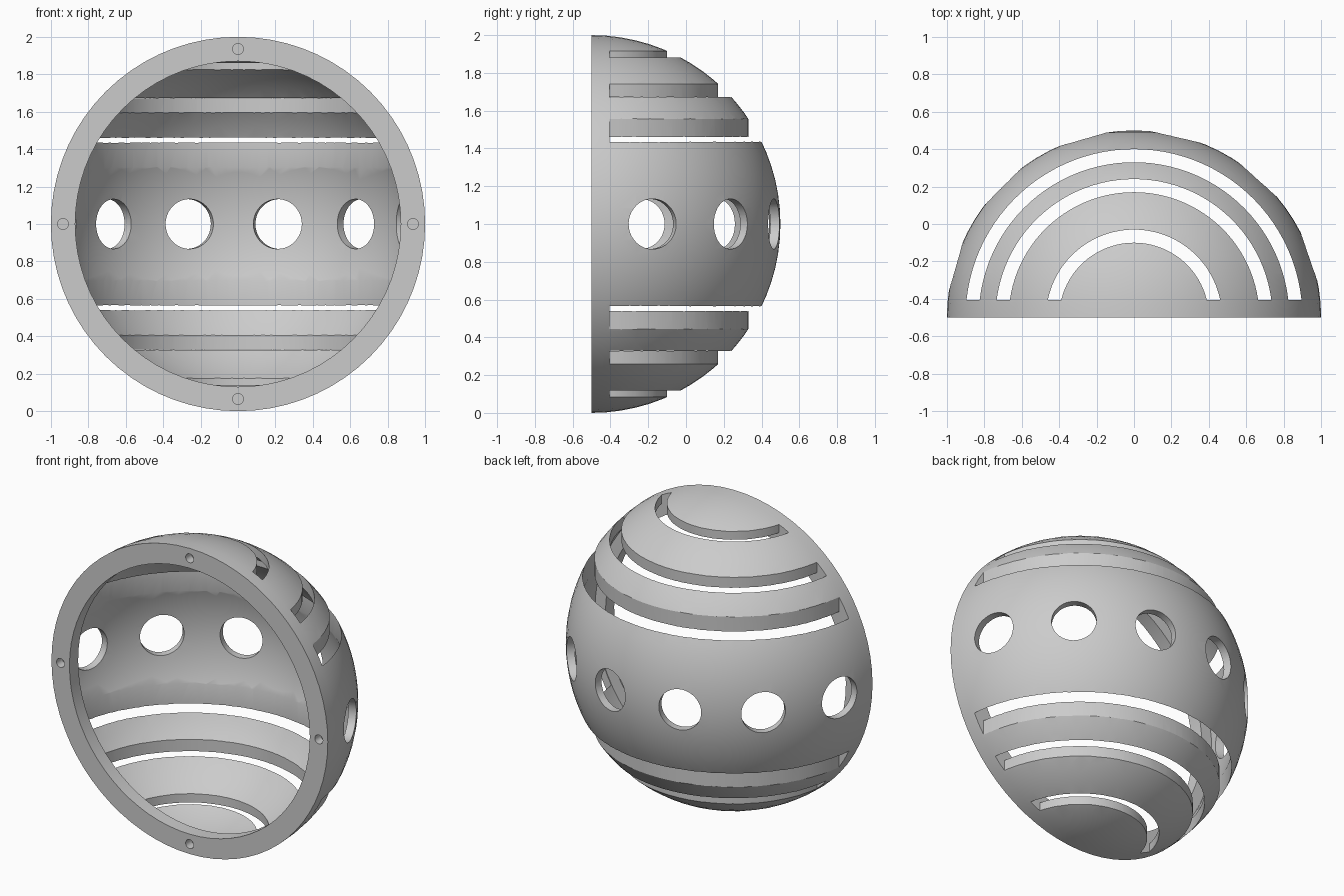
import bpy, bmesh
from math import pi, sin, cos, asin, acos, sqrt, radians
from mathutils import Matrix, Vector

if "Cube" in bpy.data.objects:
    bpy.data.objects.remove(bpy.data.objects["Cube"])

CENTRE = Vector((0, -0.5, 1))
OUTER, INNER, RIM, LIP = 1.0, 0.95, 0.87, 0.09
SEGMENTS = 72


def make_object(name, bm):
    bmesh.ops.recalc_face_normals(bm, faces=bm.faces)
    mesh = bpy.data.meshes.new(name)
    bm.to_mesh(mesh)
    bm.free()
    obj = bpy.data.objects.new(name, mesh)
    bpy.context.collection.objects.link(obj)
    return obj


def add_cylinder(bm, middle, axis, radius, depth, sides):
    turn = Vector((0, 0, 1)).rotation_difference(axis).to_matrix().to_4x4()
    bmesh.ops.create_cone(bm, cap_ends=True, segments=sides, radius1=radius,
                          radius2=radius, depth=depth,
                          matrix=Matrix.Translation(middle) @ turn)


def add_slot(bm, r_in, r_out, steps=48):
    # Arched strip with straight ends, extruded through the full height
    start = LIP + 0.005

    def arc(r):
        a = asin(start / r)
        angles = [a + (pi - 2 * a) * i / steps for i in range(steps + 1)]
        return [CENTRE + Vector((r * cos(t), r * sin(t), -1.2)) for t in angles]

    inner = [bm.verts.new(p) for p in arc(r_in)]
    outer = [bm.verts.new(p) for p in arc(r_out)]
    faces = [bm.faces.new((inner[i], outer[i], outer[i + 1], inner[i + 1]))
             for i in range(steps)]
    geom = bmesh.ops.extrude_face_region(bm, geom=faces, use_keep_orig=True)["geom"]
    top = [v for v in geom if isinstance(v, bmesh.types.BMVert)]
    bmesh.ops.translate(bm, verts=top, vec=(0, 0, 2.4))


# Hollow half-sphere with an inward lip, as a profile spun about the y axis
steps = 20
profile = [(OUTER * cos(t), OUTER * sin(t))
           for t in (pi / 2 * i / steps for i in range(steps + 1))]
lip_angle = asin(LIP / INNER)
profile += [(INNER * cos(t), INNER * sin(t))
            for t in (pi / 2 + (lip_angle - pi / 2) * i / steps for i in range(steps + 1))]
profile += [(RIM, LIP), (RIM, 0)]

bm = bmesh.new()
verts = [bm.verts.new(CENTRE + Vector((r, y, 0))) for r, y in profile]
edges = [bm.edges.new((a, b)) for a, b in zip(verts, verts[1:] + verts[:1])
         if (a, b) != (verts[steps], verts[steps + 1])]
bmesh.ops.spin(bm, geom=verts + edges, cent=CENTRE, axis=(0, 1, 0),
               angle=2 * pi, steps=SEGMENTS, use_merge=True)
bmesh.ops.remove_doubles(bm, verts=bm.verts, dist=0.0005)
bmesh.ops.dissolve_degenerate(bm, edges=bm.edges, dist=0.0001)
shell = make_object("half_sphere_shell", bm)

# Cutters: slots, round windows and rim screw holes
bm = bmesh.new()
for r_in, r_out in ((0.4, 0.47), (0.67, 0.74), (0.83, 0.9)):
    add_slot(bm, r_in, r_out)
for i in range(6):
    a = radians(19 + 29 * i)
    axis = Vector((cos(a), sin(a), 0))
    add_cylinder(bm, CENTRE + axis * 1.005, axis, 0.133, 0.2, 48)
for i in range(4):
    a = pi / 2 * i
    spot = CENTRE + Vector((cos(a), 0, sin(a))) * 0.935
    add_cylinder(bm, spot, Vector((0, 1, 0)), 0.029, 0.12, 24)
cutter = make_object("opening_cutter", bm)
cutter.hide_render = True

cut = shell.modifiers.new("openings", "BOOLEAN")
cut.operation = "DIFFERENCE"
cut.solver = "EXACT"
cut.object = cutter
bpy.ops.object.select_all(action="DESELECT")
bpy.context.view_layer.objects.active = shell
shell.select_set(True)
bpy.ops.object.modifier_apply(modifier=cut.name)
bpy.data.objects.remove(cutter)

# Plain grey finish
grey = bpy.data.materials.new("light_grey")
grey.use_nodes = True
colour = (0.6, 0.6, 0.6, 1)
grey.diffuse_color = colour
grey.node_tree.nodes["Principled BSDF"].inputs["Base Color"].default_value = colour
shell.data.materials.clear()
shell.data.materials.append(grey)
bpy.ops.object.shade_smooth_by_angle(angle=radians(30))
